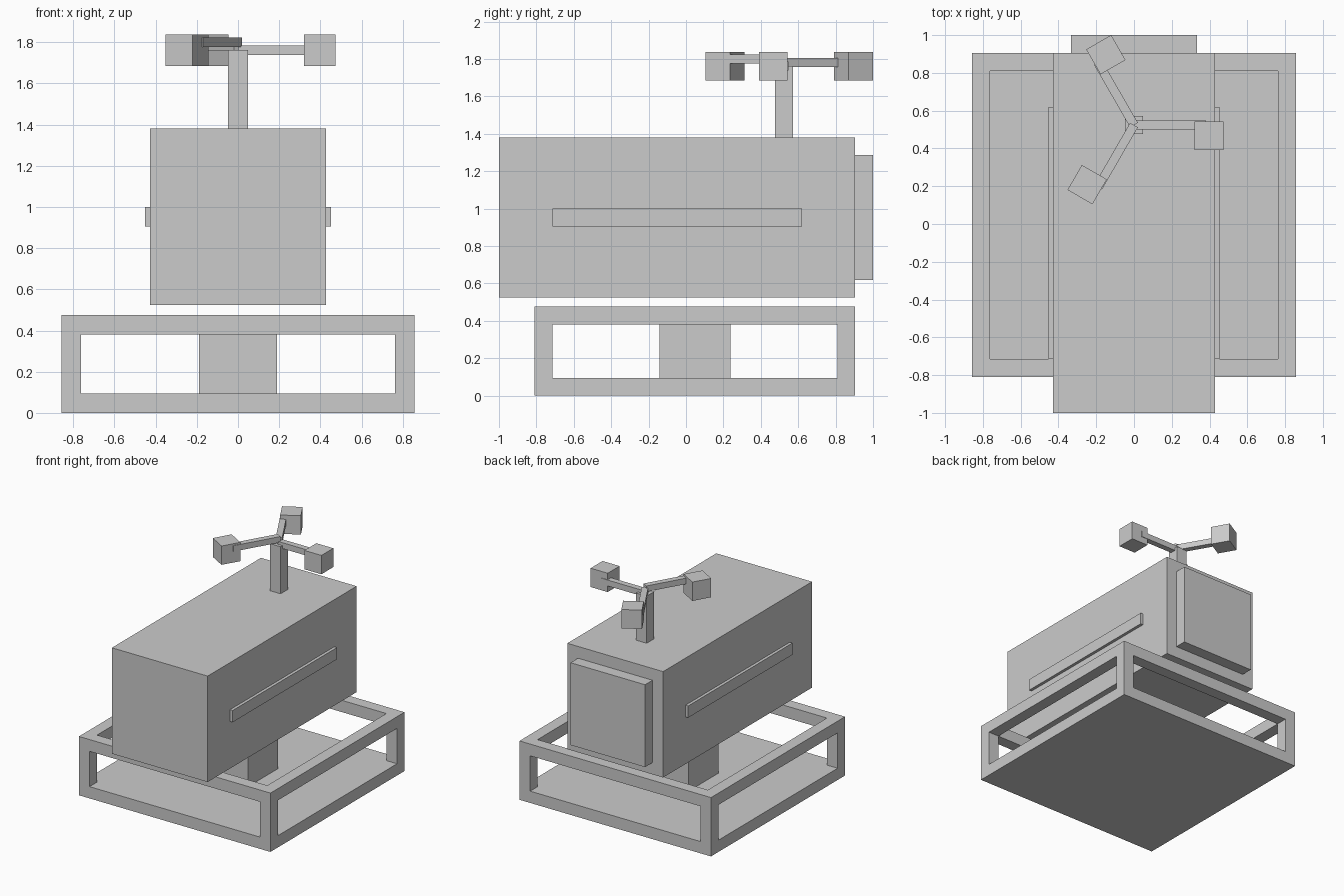
import bpy
import bmesh
from math import radians
from mathutils import Matrix, Vector

if "Cube" in bpy.data.objects:
    bpy.data.objects.remove(bpy.data.objects["Cube"])

U = 2 / 21           # the model is laid out on a 21-unit grid
HUB_Y = 5.5          # pole position along the body


def box(name, lo, hi, turn=0.0, pivot=(0, 0, 0)):
    """Box between two corners in grid units, turned about z and moved to pivot."""
    lo, hi = Vector(lo), Vector(hi)
    bm = bmesh.new()
    place = (Matrix.Scale(U, 4) @ Matrix.Translation(pivot)
             @ Matrix.Rotation(turn, 4, 'Z')
             @ Matrix.Translation((lo + hi) / 2)
             @ Matrix.Diagonal((hi - lo).to_4d()))
    bmesh.ops.create_cube(bm, size=1, matrix=place)
    mesh = bpy.data.meshes.new(name)
    bm.to_mesh(mesh)
    bm.free()
    obj = bpy.data.objects.new(name, mesh)
    bpy.context.collection.objects.link(obj)
    return obj


def cut(target, name, lo, hi):
    cutter = box(name, lo, hi)
    cutter.hide_render = True
    cutter.display_type = 'WIRE'
    mod = target.modifiers.new(name, 'BOOLEAN')
    mod.operation = 'DIFFERENCE'
    mod.solver = 'EXACT'
    mod.object = cutter


# Open base frame with a solid floor
frame = box("base_frame", (-9, -8.5, 0), (9, 9.5, 5))
cut(frame, "top_opening_cutter", (-8, -7.5, 1), (8, 8.5, 6))
cut(frame, "side_window_cutter", (-10, -7.5, 1), (10, 8.5, 4))
cut(frame, "front_window_cutter", (-8, -10, 1), (8, 11, 4))

# Block standing on the floor under the body
box("support_block", (-2, -1.5, 1), (2, 2.5, 5))

# Main body with rear panel and side strips
box("body", (-4.5, -10.5, 5.5), (4.5, 9.5, 14.5))
box("rear_panel", (-3.5, 9.5, 6.5), (3.5, 10.5, 13.5))
for side, x in (("left", -4.75), ("right", 4.5)):
    box(side + "_side_strip", (x, -7.5, 9.5), (x + 0.25, 6.5, 10.5))

# Wind gauge: pole, three slightly stacked arms and their cups
box("gauge_pole", (-0.5, HUB_Y - 0.5, 14.5), (0.5, HUB_Y + 0.5, 18.5))
for i in range(3):
    turn, pivot, rise = radians(120 * i), (0, HUB_Y, 18.5), 0.2 * i
    box(f"gauge_arm_{i + 1}", (0, -0.25, rise - 0.25), (4, 0.25, rise + 0.25), turn, pivot)
    box(f"gauge_cup_{i + 1}", (3.37, -1.4, -0.8), (4.97, 0.2, 0.8), turn, pivot)
